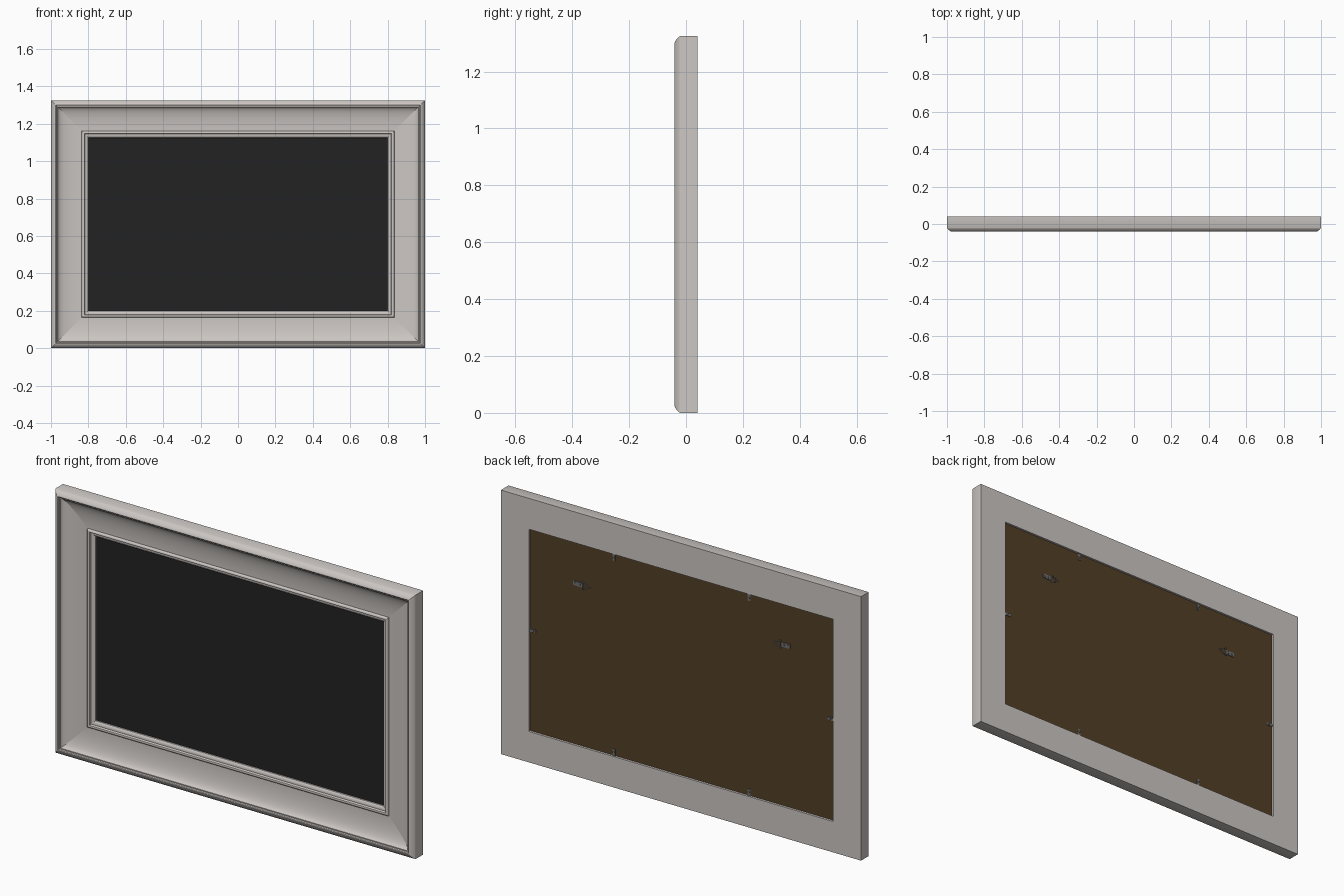
import bpy, bmesh, math
from mathutils import Vector, Matrix

if "Cube" in bpy.data.objects:
    bpy.data.objects.remove(bpy.data.objects["Cube"])

W, H = 1.0, 1.325   # half width, full height


def material(name, col):
    m = bpy.data.materials.new(name)
    m.diffuse_color = (*col, 1)
    m.use_nodes = True
    m.node_tree.nodes["Principled BSDF"].inputs["Base Color"].default_value = m.diffuse_color
    return m


SILVER = material("warm silver", (0.60, 0.565, 0.54))
BLACK = material("near black", (0.016, 0.016, 0.016))
BROWN = material("brown backing", (0.085, 0.050, 0.020))
STEEL = material("dark steel", (0.16, 0.16, 0.165))


def make(name, bm, mat, smooth=True):
    bmesh.ops.recalc_face_normals(bm, faces=bm.faces)
    me = bpy.data.meshes.new(name)
    bm.to_mesh(me)
    bm.free()
    me.materials.append(mat)
    ob = bpy.data.objects.new(name, me)
    bpy.context.collection.objects.link(ob)
    if smooth:
        bpy.ops.object.select_all(action='DESELECT')
        bpy.context.view_layer.objects.active = ob
        ob.select_set(True)
        bpy.ops.object.shade_smooth_by_angle(angle=math.radians(35))
    return ob


def add_box(bm, c, s):
    bmesh.ops.create_cube(bm, size=1, matrix=Matrix.Translation(c) @ Matrix.Diagonal((*s, 1)))


def add_disc(bm, c, r, h):
    rot = Matrix.Rotation(math.pi / 2, 4, 'X')
    bmesh.ops.create_cone(bm, cap_ends=True, segments=12, radius1=r, radius2=r, depth=h,
                          matrix=Matrix.Translation(c) @ rot)


# Moulding profile: (distance in from the outer edge, y)
profile = [(0, 0.04), (0, -0.020), (0.003, -0.025), (0.012, -0.034), (0.019, -0.0385),
           (0.025, -0.04), (0.029, -0.038), (0.031, -0.034), (0.031, -0.031), (0.036, -0.031)]
# concave cove sweeping inward
for i in range(1, 13):
    a = i / 12 * math.pi / 2
    profile.append((0.036 + 0.128 * (1 - math.cos(a)), -0.031 + 0.033 * math.sin(a)))
# inner bead and sight-edge lip, then the rabbet at the back
profile += [(0.165, -0.003), (0.168, -0.006), (0.173, -0.007), (0.178, -0.005),
            (0.181, 0.001), (0.181, 0.006), (0.186, 0.006), (0.194, 0.009),
            (0.199, 0.014), (0.200, 0.020), (0.155, 0.020), (0.155, 0.04)]

# Mitred frame: sweep the profile round four corners
bm = bmesh.new()
rings = []
for d, y in profile:
    rings.append([bm.verts.new(p) for p in ((-W + d, y, d), (W - d, y, d),
                                            (W - d, y, H - d), (-W + d, y, H - d))])
for i, r in enumerate(rings):
    n = rings[(i + 1) % len(rings)]
    for k in range(4):
        j = (k + 1) % 4
        bm.faces.new((r[k], r[j], n[j], n[k]))
frame = make("frame_moulding", bm, SILVER)
# keep the mitre joints crisp
me = frame.data
for e in me.edges:
    a, b = (me.vertices[v].co for v in e.vertices)
    if abs(a.x - b.x) < 0.18 and abs(a.z - b.z) < 0.18:
        e.use_edge_sharp = True

# Dark picture panel and brown backing board
bm = bmesh.new()
add_box(bm, (0, 0.0225, H / 2), (1.685, 0.005, H - 0.315))
make("picture_panel", bm, BLACK, False)
bm = bmesh.new()
add_box(bm, (0, 0.0290, H / 2), (1.685, 0.008, H - 0.315))
make("backing_board", bm, BROWN, False)


# Turn clips around the backing edge: position and inward direction
def clip(x, z, dx, dz):
    bm = bmesh.new()
    sx, sz = (0.034, 0.014) if dx else (0.014, 0.034)
    add_box(bm, (x + dx * 0.015, 0.0345, z + dz * 0.015), (sx, 0.003, sz))
    add_disc(bm, (x + dx * 0.018, 0.037, z + dz * 0.018), 0.006, 0.004)
    make("backing_clip", bm, STEEL)


for s in (-1, 1):
    clip(s * 0.842, H / 2, -s, 0)
    for z, dz in ((0.158, 1), (H - 0.158, -1)):
        clip(s * 0.375, z, 0, dz)

# Strap hangers with a triangular ring pointing to the centre
for s in (-1, 1):
    bm = bmesh.new()
    z = 0.965
    add_box(bm, (s * 0.577, 0.0345, z), (0.05, 0.003, 0.022))
    for dx in (0.567, 0.59):
        add_disc(bm, (s * dx, 0.037, z), 0.006, 0.004)
    pts = [Vector((s * 0.55, 0.036, z - 0.02)), Vector((s * 0.55, 0.036, z + 0.02)),
           Vector((s * 0.508, 0.036, z))]
    for i in range(3):
        a, b = pts[i], pts[(i + 1) % 3]
        q = (b - a).to_track_quat('Z', 'Y').to_matrix().to_4x4()
        bmesh.ops.create_cone(bm, cap_ends=True, segments=8, radius1=0.0025, radius2=0.0025,
                              depth=(b - a).length, matrix=Matrix.Translation((a + b) / 2) @ q)
    make("strap_hanger", bm, STEEL)
